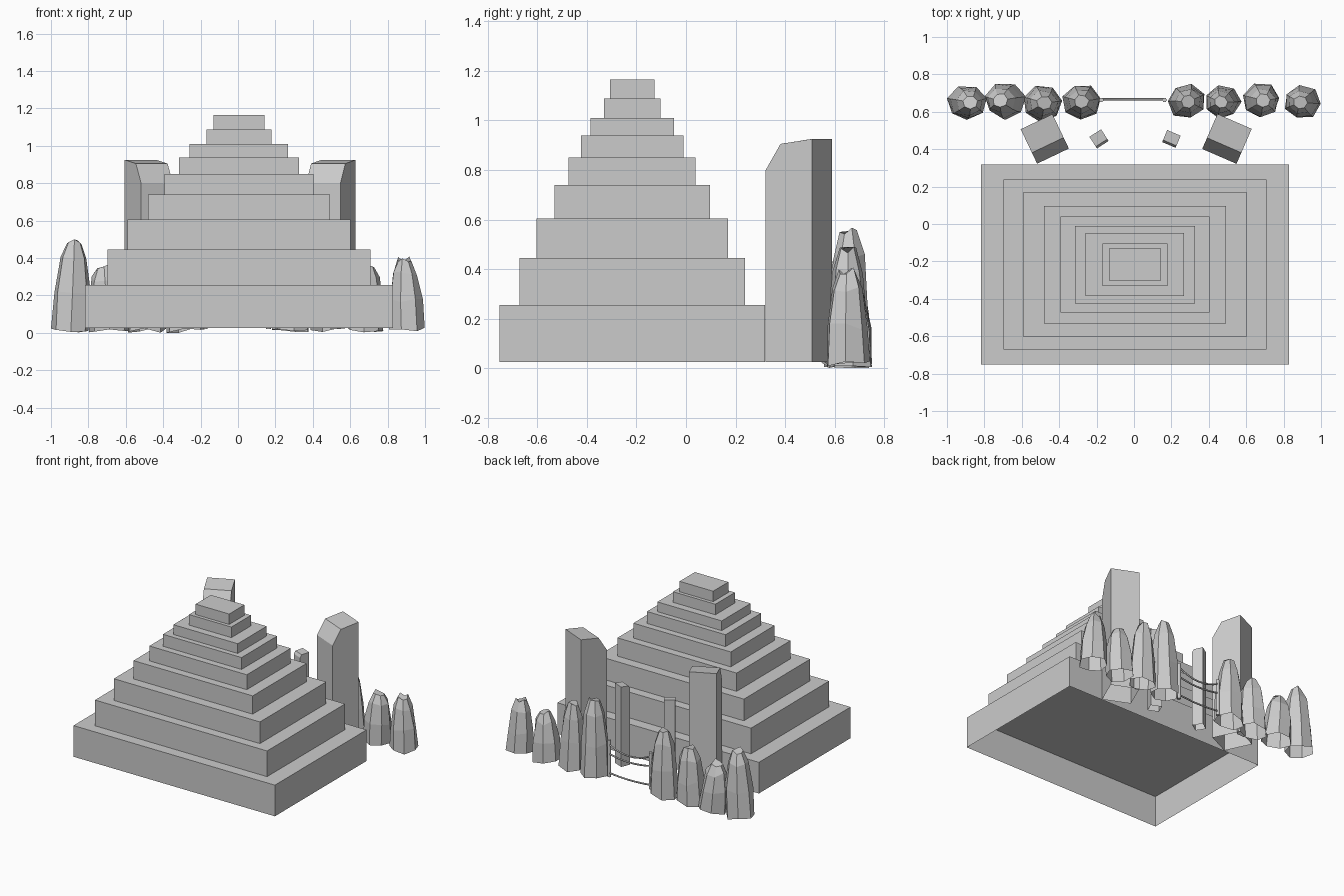
import bpy, bmesh, math, random
from mathutils import Vector

if "Cube" in bpy.data.objects:
    bpy.data.objects.remove(bpy.data.objects["Cube"])

random.seed(4)
GROUND = 0.025


def make(name, bm):
    bmesh.ops.recalc_face_normals(bm, faces=bm.faces)
    me = bpy.data.meshes.new(name)
    bm.to_mesh(me)
    bm.free()
    ob = bpy.data.objects.new(name, me)
    bpy.context.collection.objects.link(ob)
    return ob


def loft(name, rings, cap=True):
    """Skin a stack of point rings, open underneath, capped on top."""
    bm = bmesh.new()
    rows = [[bm.verts.new(p) for p in r] for r in rings]
    n = len(rows[0])
    for a, b in zip(rows, rows[1:]):
        for i in range(n):
            j = (i + 1) % n
            bm.faces.new((a[i], a[j], b[j], b[i]))
    if cap:
        bm.faces.new(rows[-1])
    return make(name, bm)


def rect(x, y, hx, hy, z):
    return [(x - hx, y - hy, z), (x + hx, y - hy, z), (x + hx, y + hy, z), (x - hx, y + hy, z)]


# Stepped pyramid: half width, half depth, top height of each tier
tiers = [(.823, .535, .255), (.703, .455, .445), (.597, .387, .605), (.487, .314, .74),
         (.398, .256, .85), (.321, .207, .938), (.263, .169, 1.01), (.173, .114, 1.088),
         (.137, .089, 1.165)]
z = GROUND
for k, (hx, hy, top) in enumerate(tiers):
    loft(f"pyramid_tier_{k + 1}", [rect(.005, -.217, hx, hy, z), rect(.005, -.217, hx, hy, top)])
    z = top


# Standing stones: rotated slabs with a slanted front top edge
def stone(name, x, y, hx, hy, angle, h_front, h_break, h_back, cut):
    profile = [(-hy, GROUND), (-hy, h_front), (-hy + cut, h_break), (hy, h_back), (hy, GROUND)]
    bm = bmesh.new()
    sides = [[bm.verts.new((s * hx, py, pz)) for py, pz in profile] for s in (-1, 1)]
    for side in sides:
        bm.faces.new(side)
    for i in range(4):
        bm.faces.new((sides[0][i], sides[0][i + 1], sides[1][i + 1], sides[1][i]))
    ob = make(name, bm)
    ob.location = (x, y, 0)
    ob.rotation_euler.z = math.radians(angle)


stone("left_pillar", -.477, .455, .094, .102, 25.5, .80, .905, .925, .065)
stone("right_pillar", .497, .455, .1, .102, -23.5, .80, .905, .925, .065)
stone("left_small_pillar", -.187, .455, .037, .037, 33, .59, .61, .615, .012)
stone("right_small_pillar", .2, .455, .039, .035, -23, .59, .61, .615, .012)

# Boulder wall: x, y, height, base radius, sideways lean of the top
boulders = [(-.895, .65, .50, .108, .02), (-.685, .66, .37, .112, -.03),
            (-.49, .647, .41, .110, .01), (-.28, .655, .49, .105, 0),
            (.28, .655, .57, .105, .01), (.475, .652, .49, .098, -.01),
            (.68, .66, .38, .105, .01), (.90, .65, .41, .1, -.01)]
for k, (x, y, h, r, lean) in enumerate(boulders):
    turn = random.uniform(0, 1)
    rings = []
    for t, scale in ((0, 1), (.45, .92), (.82, .7), (1, .38)):
        ring = []
        for i in range(7):
            a = turn + math.tau * i / 7
            rr = r * scale * random.uniform(.9, 1.03)
            px = max(-1, min(1, x + lean * t + rr * math.cos(a)))
            pz = random.uniform(0, .03) if t == 0 else t * h + random.uniform(-.03, 0)
            ring.append((px, y + .92 * rr * math.sin(a), pz))
        rings.append(ring)
    loft(f"boulder_{k + 1}", rings)


# Gate across the gap: two posts and sagging ropes
def tube(name, pts, r):
    cu = bpy.data.curves.new(name, 'CURVE')
    cu.dimensions = '3D'
    cu.bevel_depth = r
    cu.bevel_resolution = 1
    cu.use_fill_caps = True
    sp = cu.splines.new('POLY')
    sp.points.add(len(pts) - 1)
    for p, c in zip(sp.points, pts):
        p.co = (*c, 1)
    bpy.context.collection.objects.link(bpy.data.objects.new(name, cu))


for side, x in (("left", -.175), ("right", .163)):
    tube(f"{side}_gate_post", [(x, .663, .02), (x, .663, .29)], .013)
for k, (h, sag) in enumerate([(.26, .045), (.19, .02), (.05, .01)]):
    pts = []
    for i in range(9):
        t = i / 8
        pts.append((-.175 + .338 * t, .667, h - sag * 4 * t * (1 - t)))
    tube(f"gate_rope_{k + 1}", pts, .006)
